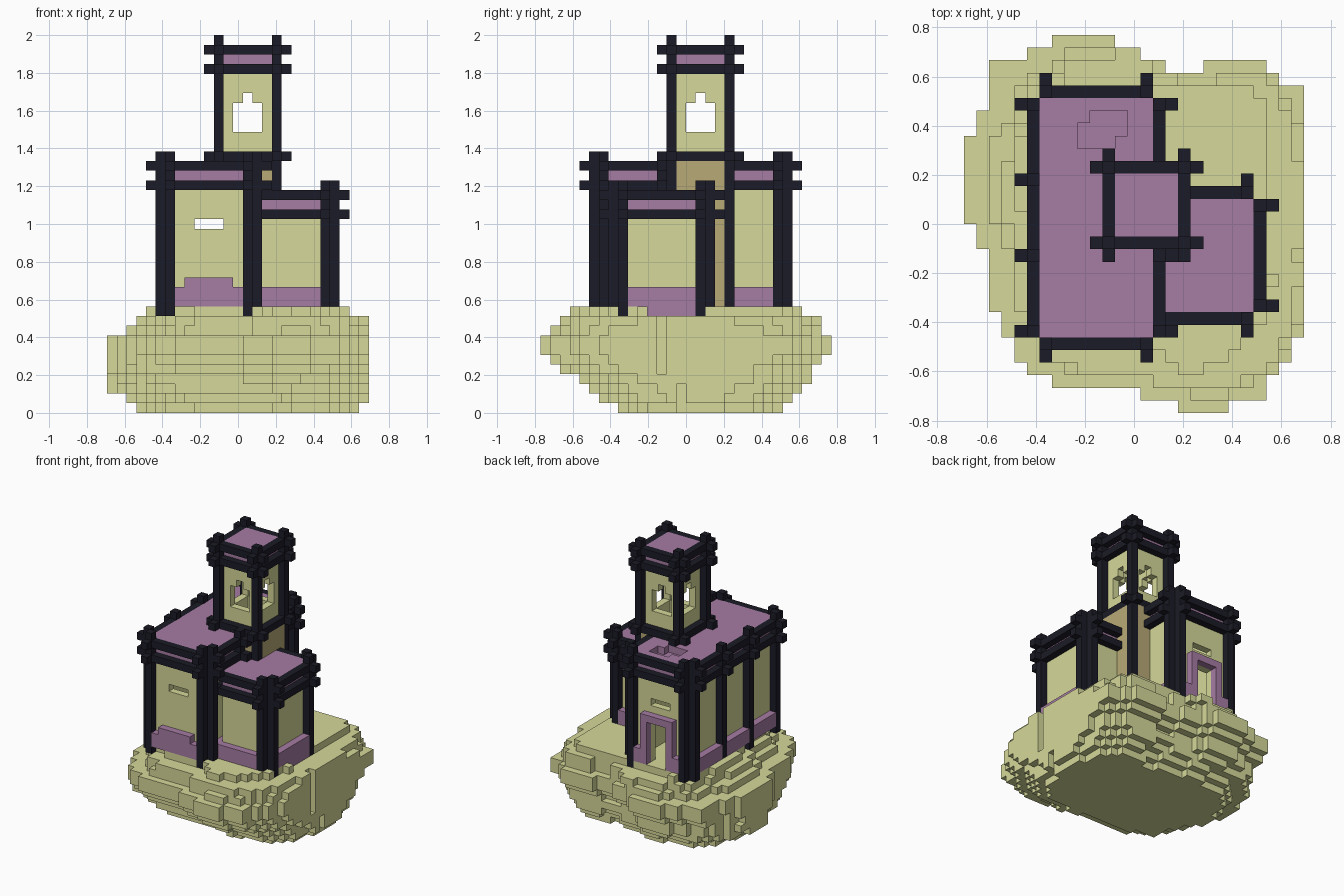
import bpy
import bmesh
from itertools import product

if "Cube" in bpy.data.objects:
    bpy.data.objects.remove(bpy.data.objects["Cube"], do_unlink=True)

UNIT = 2 / 39            # edge of one block
HALF_X, HALF_Y = 13.5, 15
taken = set()            # blocks already used by an earlier part


def material(name, *rgb):
    mat = bpy.data.materials.new(name)
    mat.use_nodes = True
    color = (*rgb, 1)
    mat.diffuse_color = color
    node = next(n for n in mat.node_tree.nodes if n.type == 'BSDF_PRINCIPLED')
    node.inputs["Base Color"].default_value = color
    node.inputs["Roughness"].default_value = 0.9
    return mat


pale_stone = material("pale stone", 0.67, 0.69, 0.32)
purple = material("purple brick", 0.38, 0.2, 0.37)
dark = material("dark beam", 0.011, 0.011, 0.02)
tan = material("tan brick", 0.48, 0.4, 0.18)


def block(x0, x1, y0, y1, z0, z1):
    """Set of grid cells filling a box."""
    return set(product(range(x0, x1), range(y0, y1), range(z0, z1)))


def ring(plan, z0, z1):
    """Four one-block strips just outside a rectangular plan."""
    x0, x1, y0, y1 = plan
    cross = block(x0 - 1, x1 + 1, y0, y1, z0, z1) | block(x0, x1, y0 - 1, y1 + 1, z0, z1)
    return cross - block(*plan, z0, z1)


def shell(plan, z0, z1):
    """Four one-block walls just inside a rectangular plan."""
    x0, x1, y0, y1 = plan
    return block(*plan, z0, z1) - block(x0 + 1, x1 - 1, y0 + 1, y1 - 1, z0, z1)


def post(x, y, z0, z1):
    return block(x, x + 1, y, y + 1, z0, z1)


def make(name, cells, mat):
    """Turn the free cells into a mesh of their exposed faces."""
    cells = set(cells) - taken
    taken.update(cells)
    bm = bmesh.new()
    verts = {}

    def corner(p):
        if p not in verts:
            x, y, z = p
            verts[p] = bm.verts.new(((x - HALF_X) * UNIT, (y - HALF_Y) * UNIT, z * UNIT))
        return verts[p]

    for cell in sorted(cells):
        for axis, side in product(range(3), (0, 1)):
            beyond = list(cell)
            beyond[axis] += 1 if side else -1
            if tuple(beyond) in cells:
                continue
            u, v = (axis + 1) % 3, (axis + 2) % 3
            loop = []
            for du, dv in ((0, 0), (1, 0), (1, 1), (0, 1)):
                p = list(cell)
                p[axis] += side
                p[u] += du
                p[v] += dv
                loop.append(corner(tuple(p)))
            bm.faces.new(loop if side else loop[::-1])
    mesh = bpy.data.meshes.new(name)
    bm.to_mesh(mesh)
    bm.free()
    mesh.materials.append(mat)
    bpy.context.collection.objects.link(bpy.data.objects.new(name, mesh))


def frame(name, plan, posts, top, beams):
    """Posts with outward knobs, tied together by ring beams."""
    cells = set()
    for x, y, dx, dy in posts:
        cells |= post(x, y, 10, top)
        for z in beams:
            cells |= post(x + dx, y + dy, z, z + 1)
    make(name + "_posts", cells, dark)
    make(name + "_beams", set().union(*(ring(plan, z, z + 1) for z in beams)), dark)


hall = (6, 15, 6, 25)
annex = (16, 23, 8, 17)
tower = (12, 17, 14, 19)

# Timber frames of the hall and the annex
hall_posts = [(x, y, 0, d) for x in (6, 14) for y, d in ((5, -1), (25, 1))]
hall_posts += [(5, y, -1, 0) for y in (6, 12, 18, 24)]
hall_posts += [(15, y, 1, 0) for y in (6, 12, 24)]
frame("hall", hall, hall_posts, 27, (23, 25))
annex_posts = [(22, 7, 0, -1), (22, 17, 0, 1), (23, 8, 1, 0), (23, 16, 1, 0)]
frame("annex", annex, annex_posts, 24, (20, 22))

# Timber frame of the tower, beam ends crossing at each corner
tower_posts, knobs = set(), set()
levels = (26, 35, 37)
for (x, dx), (y, dy) in product(((11, -1), (17, 1)), ((13, -1), (19, 1))):
    tower_posts |= post(x, y, 26, 39)
    for z in levels:
        knobs |= post(x + dx, y, z, z + 1) | post(x, y + dy, z, z + 1)
tower_posts |= post(17, 19, 10, 26) | post(17, 13, 22, 26)
make("tower_posts", tower_posts, dark)
make("tower_beams", knobs.union(*(ring(tower, z, z + 1) for z in levels)), dark)

# Tan stair shaft under the tower, flush with its posts
make("tower_shaft", block(15, 18, 14, 19, 10, 26) | block(15, 17, 13, 20, 10, 26), tan)

# Purple doorway, plinths and window sill
doorway = block(9, 12, 24, 26, 11, 17)
make("door_frame", block(8, 13, 25, 26, 11, 18) - doorway, purple)
make("hall_plinth", ring(hall, 11, 13) - doorway, purple)
make("annex_plinth", ring(annex, 11, 13) | block(23, 24, 11, 16, 10, 11), purple)
make("window_sill", block(8, 13, 5, 6, 13, 14), purple)

# Purple roofs, the hall one with a sunken hatch
hatch = block(9, 13, 21, 24, 25, 26) - post(9, 23, 25, 26) - post(12, 21, 25, 26)
make("hall_roof", block(*hall, 24, 26) - hatch, purple)
make("annex_roof", block(*annex, 21, 23), purple)
make("tower_roof", block(*tower, 36, 38), purple)

# Stone walls with openings
slits = block(9, 12, 6, 25, 19, 20)
make("hall_walls", shell(hall, 11, 24) - slits - doorway, pale_stone)
make("annex_walls", shell(annex, 11, 21), pale_stone)
windows = block(13, 16, 13, 20, 29, 32) | block(14, 15, 13, 20, 32, 33)
windows |= block(11, 18, 15, 18, 29, 32) | block(11, 18, 16, 17, 32, 33)
make("tower_walls", shell(tower, 27, 36) - windows, pale_stone)
make("tower_floor", block(*tower, 26, 27), pale_stone)

# Floating rock: plan outline as (upper row, first column, last column)
outline = [(1, 17, 21), (2, 14, 24), (3, 7, 24), (4, 5, 25), (6, 4, 26),
           (8, 3, 27), (12, 2, 27), (13, 2, 26), (15, 1, 27), (22, 0, 27),
           (24, 1, 27), (26, 2, 27), (27, 2, 25), (28, 2, 24), (29, 5, 13),
           (30, 7, 12)]
# Bounds of each layer and how far its corners reach, bottom to top
layers = [(3, 26, 8, 25, 0.9), (2, 27, 6, 26, 0.92), (0, 27, 5, 27, 0.95),
          (0, 27, 4, 28, 1), (0, 27, 2, 28, 1.05), (0, 27, 1, 29, 1.15),
          (0, 27, 0, 30, 1.4), (0, 27, 0, 30, 1.4), (2, 27, 1, 29, 1.05),
          (3, 27, 1, 29, 0.92), (4, 25, 3, 29, 0.95)]


def in_outline(u, v):
    left, right = next((a, b) for top, a, b in outline if v < top)
    notch = v > 27 and 16 < u < 19
    return left <= u < right and not notch


rock = set()
for z, (x0, x1, y0, y1, reach) in enumerate(layers):
    for x, y in product(range(x0, x1), range(y0, y1)):
        u = (x + 0.5 - x0) / (x1 - x0)
        v = (y + 0.5 - y0) / (y1 - y0)
        rounded = abs(2 * u - 1) ** 3 + abs(2 * v - 1) ** 3 <= reach
        if rounded and in_outline(u * 27, v * 30):
            rock.add((x, y, z))
# Clear the ground before the front posts, beside the annex and at the door
rock -= block(0, 16, 0, 5, 10, 11) | block(24, 27, 11, 24, 10, 11)
rock -= block(8, 27, 26, 30, 10, 11)
make("rock", rock, pale_stone)
